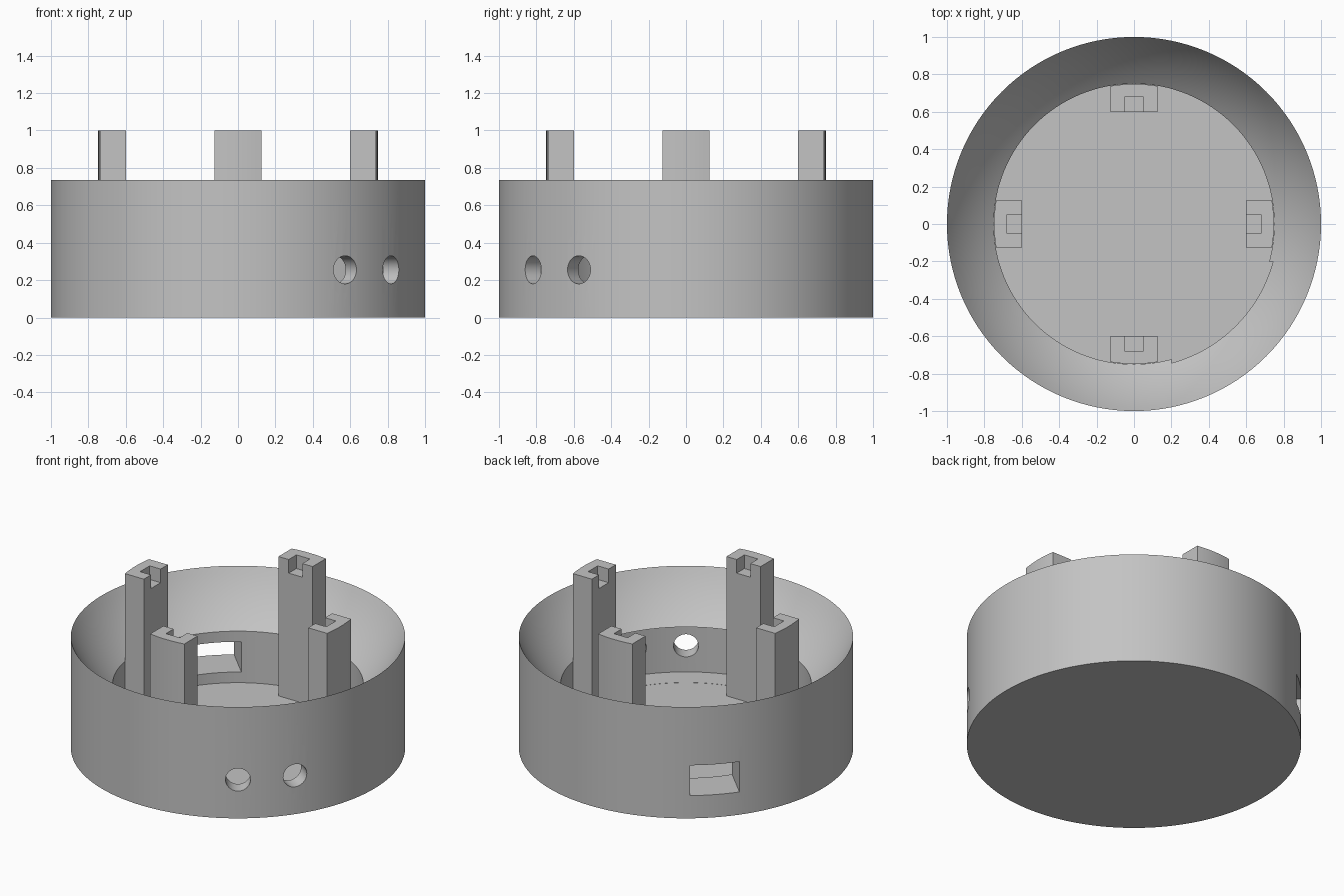
import bpy
import bmesh
from math import sin, cos, asin, sqrt, radians, pi
from mathutils import Matrix, Vector

if "Cube" in bpy.data.objects:
    bpy.data.objects.remove(bpy.data.objects["Cube"], do_unlink=True)

RIM, FLOOR, INNER = 0.735, 0.08, 0.75
BOWL_R, BOWL_Z = 1.135, 1.272      # sphere that shapes the flared rim

grey = bpy.data.materials.new("plain grey")
grey.use_nodes = True
colour = (0.55, 0.55, 0.55, 1)
grey.diffuse_color = colour
grey.node_tree.nodes["Principled BSDF"].inputs["Base Color"].default_value = colour


def finish(bm, name):
    bmesh.ops.remove_doubles(bm, verts=bm.verts, dist=1e-5)
    bmesh.ops.recalc_face_normals(bm, faces=bm.faces)
    mesh = bpy.data.meshes.new(name)
    bm.to_mesh(mesh)
    bm.free()
    mesh.materials.append(grey)
    ob = bpy.data.objects.new(name, mesh)
    bpy.context.collection.objects.link(ob)
    return ob


def lathe(name, profile, steps=128):
    bm = bmesh.new()
    verts = [bm.verts.new((r, 0, z)) for r, z in profile]
    edges = [bm.edges.new(pair) for pair in zip(verts, verts[1:])]
    bmesh.ops.spin(bm, geom=verts + edges, cent=(0, 0, 0), axis=(0, 0, 1),
                   angle=2 * pi, steps=steps, use_merge=False)
    return finish(bm, name)


def prism(name, outline, low, high):
    bm = bmesh.new()
    face = bm.faces.new([bm.verts.new((x, y, low)) for x, y in outline])
    out = bmesh.ops.extrude_face_region(bm, geom=[face])
    top = [v for v in out["geom"] if isinstance(v, bmesh.types.BMVert)]
    bmesh.ops.translate(bm, verts=top, vec=(0, 0, high - low))
    return finish(bm, name)


def box(name, centre, size):
    bm = bmesh.new()
    bmesh.ops.create_cube(bm, size=1, matrix=Matrix.Translation(centre)
                          @ Matrix.Diagonal((*size, 1)))
    return finish(bm, name)


def arc(radius, start, end, count):
    return [(radius * cos(start + (end - start) * i / count),
             radius * sin(start + (end - start) * i / count))
            for i in range(count + 1)]


def activate(ob):
    bpy.ops.object.select_all(action='DESELECT')
    ob.select_set(True)
    bpy.context.view_layer.objects.active = ob


def cut(target, cutter):
    cutter.hide_render = True
    mod = target.modifiers.new("cut", 'BOOLEAN')
    mod.operation, mod.solver, mod.object = 'DIFFERENCE', 'EXACT', cutter
    activate(target)
    bpy.ops.object.modifier_apply(modifier=mod.name)
    bpy.data.objects.remove(cutter, do_unlink=True)


def smooth(ob):
    activate(ob)
    bpy.ops.object.shade_smooth_by_angle(angle=radians(30))


# Round housing: straight outside, flared bowl, then a straight inner wall
flare = []
for i in range(13):
    r = 1 - (1 - INNER) * i / 12
    flare.append((r, BOWL_Z - sqrt(BOWL_R ** 2 - r ** 2)))
housing = lathe("housing", [(0, 0), (1, 0), (1, RIM)] + flare[1:]
                + [(INNER, FLOOR), (0, FLOOR)])

# Undercut pocket that thins the wall behind the two holes
edge = asin(0.2 / 0.9)
pocket = [(0.2, -0.2)] + arc(0.9, edge - pi / 2, -edge, 32)
cut(housing, prism("pocket_cutter", pocket, FLOOR + 0.001, 0.438))

# Two round holes through the thinned wall
for angle in (-55, -35):
    bm = bmesh.new()
    direction = Vector((cos(radians(angle)), sin(radians(angle)), 0))
    place = Matrix.Translation(direction * 0.95 + Vector((0, 0, 0.255)))
    turn = direction.to_track_quat('Z', 'Y').to_matrix().to_4x4()
    bmesh.ops.create_cone(bm, cap_ends=True, segments=40, radius1=0.075,
                          radius2=0.075, depth=0.36, matrix=place @ turn)
    cut(housing, finish(bm, "hole_cutter"))

# Rectangular slot on the opposite side
slot = box("slot_cutter", (0.9, 0, 0.25), (0.5, 0.3, 0.2))
slot.data.transform(Matrix.Rotation(radians(135), 4, 'Z'))
cut(housing, slot)
smooth(housing)

# Four posts with a notch in the top of the inward face
half = asin(0.125 / INNER)
outline = [(0.6, -0.125)] + arc(INNER - 0.002, -half, half, 8) + [(0.6, 0.125)]
for i, side in enumerate(("left", "back", "right", "front")):
    post = prism(side + "_post", outline, FLOOR - 0.02, 1)
    cut(post, box("notch_cutter", (0.63, 0, 1), (0.1, 0.1, 0.18)))
    post.data.transform(Matrix.Rotation(i * pi / 2, 4, 'Z'))
    smooth(post)
